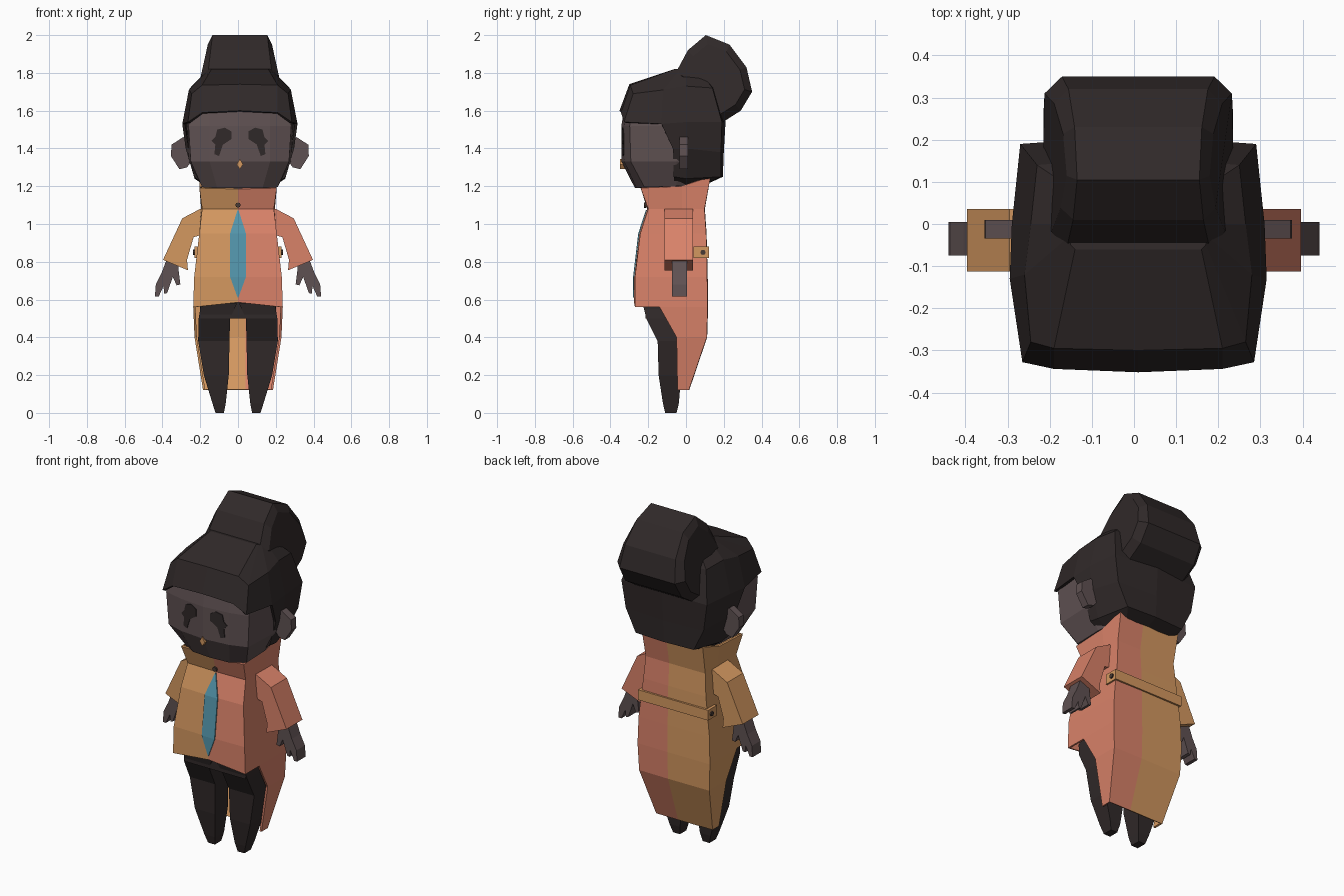
import bpy, bmesh, math
from mathutils import Vector

if "Cube" in bpy.data.objects:
    bpy.data.objects.remove(bpy.data.objects["Cube"])

def mat(name, r, g, b):
    m = bpy.data.materials.new(name)
    lin = lambda c: ((c / 255 + 0.055) / 1.055) ** 2.4
    m.diffuse_color = (lin(r), lin(g), lin(b), 1)
    m.use_nodes = True
    m.node_tree.nodes["Principled BSDF"].inputs["Base Color"].default_value = m.diffuse_color
    return m

TAN = mat("tan cloth", 212, 152, 96)
CORAL = mat("coral cloth", 217, 130, 105)
SKIN = mat("dark skin", 95, 81, 82)
HAIR = mat("black hair", 48, 41, 41)
BLUE = mat("blue shirt", 84, 150, 172)
BUTTON = mat("dark button", 72, 58, 52)

HX = 0.01  # slight sideways offset of the head parts


def build(name, verts, faces, mats, rule=None, thick=0):
    me = bpy.data.meshes.new(name)
    me.from_pydata(verts, [], faces)
    for m in mats:
        me.materials.append(m)
    bm = bmesh.new()
    bm.from_mesh(me)
    bmesh.ops.recalc_face_normals(bm, faces=bm.faces)
    # open shells: make sure the normals point away from the middle
    mid = sum((Vector(v) for v in verts), Vector()) / len(verts)
    if thick and sum(f.normal.dot(f.calc_center_median() - mid) * f.calc_area() for f in bm.faces) < 0:
        bmesh.ops.reverse_faces(bm, faces=bm.faces)
    if rule:
        for f in bm.faces:
            f.material_index = rule(f.calc_center_median())
    bm.to_mesh(me)
    bm.free()
    ob = bpy.data.objects.new(name, me)
    bpy.context.collection.objects.link(ob)
    if thick:
        s = ob.modifiers.new("thickness", "SOLIDIFY")
        s.thickness = thick
        s.offset = -1
    return ob


def loft(name, rings, mats, caps=(True, True), **kw):
    """Bridge closed rings; a None point leaves a gap."""
    n = len(rings[0])
    index, verts = {}, []
    for r, ring in enumerate(rings):
        for c, p in enumerate(ring):
            if p:
                index[r, c] = len(verts)
                verts.append(p)
    faces = []
    for r in range(len(rings) - 1):
        for c in range(n):
            keys = [(r, c), (r, (c + 1) % n), (r + 1, (c + 1) % n), (r + 1, c)]
            if all(k in index for k in keys):
                faces.append([index[k] for k in keys])
    for on, r in zip(caps, (0, len(rings) - 1)):
        if on:
            faces.append([index[r, c] for c in range(n)])
    return build(name, verts, faces, mats, **kw)


def mirrored(half, dx=0):
    """Half ring from centre front to centre back -> full ring."""
    other = [p and (-p[0], p[1], p[2]) for p in half[-2:0:-1]]
    return [p and (p[0] + dx, p[1], p[2]) for p in half + other]


def prism(name, poly, y0, y1, m, side=1, dx=0, slope=0):
    """Outline in x,z pushed along y."""
    rings = [[(side * x + dx, y + slope * x, z) for x, z in poly] for y in (y0, y1)]
    return loft(name, rings, [m])


def rect(x0, x1, z0, z1):
    return [(x0, z0), (x1, z0), (x1, z1), (x0, z1)]


# Head with broad, nearly flat face
head = [
    [(0, -.27, 1.19), (.12, -.262, 1.19), (.2, -.22, 1.195), (.2, -.05, 1.2), (.17, .1, 1.21), (0, .12, 1.21)],
    [(0, -.342, 1.33), (.16, -.326, 1.33), (.26, -.292, 1.33), (.27, -.05, 1.33), (.23, .12, 1.33), (0, .15, 1.33)],
    [(0, -.342, 1.52), (.16, -.326, 1.52), (.272, -.298, 1.52), (.28, -.05, 1.52), (.24, .12, 1.5), (0, .15, 1.5)],
    [(0, -.325, 1.63), (.16, -.31, 1.63), (.255, -.285, 1.62), (.275, -.05, 1.6), (.24, .12, 1.6), (0, .15, 1.6)],
]
loft("head", [mirrored(r, HX) for r in head], [SKIN])

# Hair cap with fringe in front, open around the face
N = None
hair = [
    [(0, -.06, 1.82), (.15, -.06, 1.82), (.16, -.05, 1.82), (.165, -.03, 1.82), (.165, 0, 1.82), (.15, .08, 1.8), (0, .1, 1.8)],
    [(0, -.30, 1.74), (.2, -.295, 1.735), (.255, -.28, 1.69), (.27, -.12, 1.71), (.255, 0, 1.73), (.24, .14, 1.72), (0, .16, 1.73)],
    [(0, -.352, 1.6), (.2, -.344, 1.59), (.275, -.328, 1.54), (.305, -.13, 1.53), (.3, 0, 1.54), (.28, .19, 1.54), (0, .21, 1.55)],
    [N, N, N, (.287, -.07, 1.4), (.287, 0, 1.4), (.255, .185, 1.38), (0, .2, 1.38)],
    [N, N, N, (.242, -.065, 1.25), (.24, 0, 1.24), (.19, .185, 1.25), (0, .195, 1.25)],
    [N, N, N, (.18, -.06, 1.2), (.18, 0, 1.2), (.14, .12, 1.22), (0, .13, 1.22)],
]
loft("hair_cap", [mirrored(r, HX) for r in hair], [HAIR], caps=(True, False), thick=.015)

# Hair bun: side outline spread across x with chamfered ends
outline = [(-.06, 1.79), (.01, 1.92), (.105, 2.0), (.23, 1.95), (.32, 1.83), (.35, 1.7), (.29, 1.6), (.18, 1.53)]
cy, cz = .15, 1.76


def bun_ring(s, outer):
    ring = []
    for y, z in outline:
        if outer:
            y, z = cy + (y - cy) * .8, cz + (z - cz) * .8
            w = min(.225, .17 + (1.95 - z) * .22)
        else:
            w = min(.185, .145 + (2 - z) * .12)
        ring.append((s * w + HX, y, z))
    return ring


loft("hair_bun", [bun_ring(-1, True), bun_ring(-1, False), bun_ring(1, False), bun_ring(1, True)], [HAIR])

# Eyes, ears and mouth
eye = [(.045, 1.49), (.08, 1.51), (.12, 1.5), (.13, 1.46), (.15, 1.44), (.13, 1.42),
       (.135, 1.37), (.11, 1.36), (.09, 1.42), (.045, 1.45)]
ear = [(.25, 1.43), (.3, 1.46), (.362, 1.42), (.365, 1.36), (.32, 1.29), (.28, 1.3), (.25, 1.34)]
for s, tag in ((1, "right"), (-1, "left")):
    prism("eye_" + tag, eye, -.346, -.339, HAIR, s, HX, .1)
    prism("ear_" + tag, ear, -.035, .01, SKIN, s, HX)
prism("mouth", [(0, 1.29), (.017, 1.315), (0, 1.345), (-.017, 1.315)], -.35, -.32, TAN, 1, HX)

# Coat: box-like shell, tails only at the sides and back
coat = [
    [(0, -.235, 1.185), (.205, -.24, 1.19), (.205, -.02, 1.2), (.2, .13, 1.25), (.04, .13, 1.25)],
    [(0, -.205, 1.08), (.19, -.2, 1.08), (.195, -.02, 1.08), (.195, .098, 1.08), (.04, .1, 1.08)],
    [(0, -.248, .95), (.205, -.242, .95), (.205, -.06, .95), (.205, .107, .95), (.04, .109, .95)],
    [(0, -.275, .72), (.232, -.27, .72), (.232, -.1, .72), (.232, .112, .72), (.04, .115, .72)],
    [(0, -.275, .585), (.237, -.27, .56), (.237, -.14, .56), (.237, .115, .56), (.04, .117, .56)],
    [N, N, (.23, -.05, .4), (.23, .11, .4), (.04, .112, .4)],
    [N, N, (.185, -.045, .12), (.185, .015, .12), (.04, .017, .12)],
]
loft("coat", [mirrored(r) for r in coat], [TAN, CORAL], caps=(False, False),
     rule=lambda c: int(c.x > .01 and not (c.y > .05 and c.x < .035)), thick=.012)

# Blue shirt showing in the coat opening
strip = [(1.075, .002, -.212), (.95, .042, -.253), (.72, .042, -.28), (.61, .002, -.28)]
rows = [[(-w, y, z), (w, y, z), (w, y + .008, z), (-w, y + .008, z)] for z, w, y in strip]
loft("shirt_front", rows, [BLUE])

# Neck inside the collar
ring8 = [math.radians(22.5 + 45 * i) for i in range(8)]
loft("neck", [[(.12 * math.cos(a), -.05 + .1 * math.sin(a), z) for a in ring8] for z in (1.05, 1.23)], [SKIN])


def box_ring(cx, cy, rx, ry, z):
    return [(cx + sx * rx, cy + sy * ry, z) for sx, sy in ((-1, -1), (1, -1), (1, 1), (-1, 1))]


# Sleeves, hands, legs
sleeve = [(.17, 1.08), (.2, 1.08), (.295, 1.03), (.397, .81), (.265, .755), (.27, .81), (.235, .93), (.17, .95)]
hand = [(.32, .84), (.315, .76), (.305, .68), (.325, .675), (.345, .72), (.375, .635), (.39, .63),
        (.395, .67), (.42, .615), (.44, .615), (.435, .68), (.405, .74), (.375, .82)]
leg = [(.58, .1, -.11, .095, .12), (.5, .125, -.11, .083, .1), (.38, .128, -.09, .083, .06),
       (.2, .115, -.085, .066, .06), (.05, .1, -.08, .035, .042), (0, .097, -.08, .022, .03)]
for s, tag, cloth in ((1, "right", CORAL), (-1, "left", TAN)):
    prism("sleeve_" + tag, sleeve, -.113, .036, cloth, s)
    prism("hand_" + tag, hand, -.075, .005, SKIN, s)
    loft("leg_" + tag, [box_ring(s * x, y, rx, ry, z) for z, x, y, rx, ry in leg], [HAIR])
prism("hips", rect(-.2, .2, .5, .62), -.215, .02, HAIR)


# Back strap with end tabs, and round buttons
def button(name, loc, rot):
    bpy.ops.mesh.primitive_cylinder_add(vertices=8, radius=.014, depth=.012, location=loc, rotation=rot)
    ob = bpy.context.object
    ob.name = name
    ob.data.materials.append(BUTTON)


prism("back_strap", rect(-.225, .225, .82, .88), .1, .121, TAN)
for s, tag in ((1, "right"), (-1, "left")):
    prism("strap_tab_" + tag, rect(.2, .23, .82, .88), .04, .121, TAN, s)
    button("strap_button_" + tag, (s * .231, .09, .85), (0, math.pi / 2, 0))
button("collar_button", (0, -.216, 1.1), (math.pi / 2, 0, 0))
